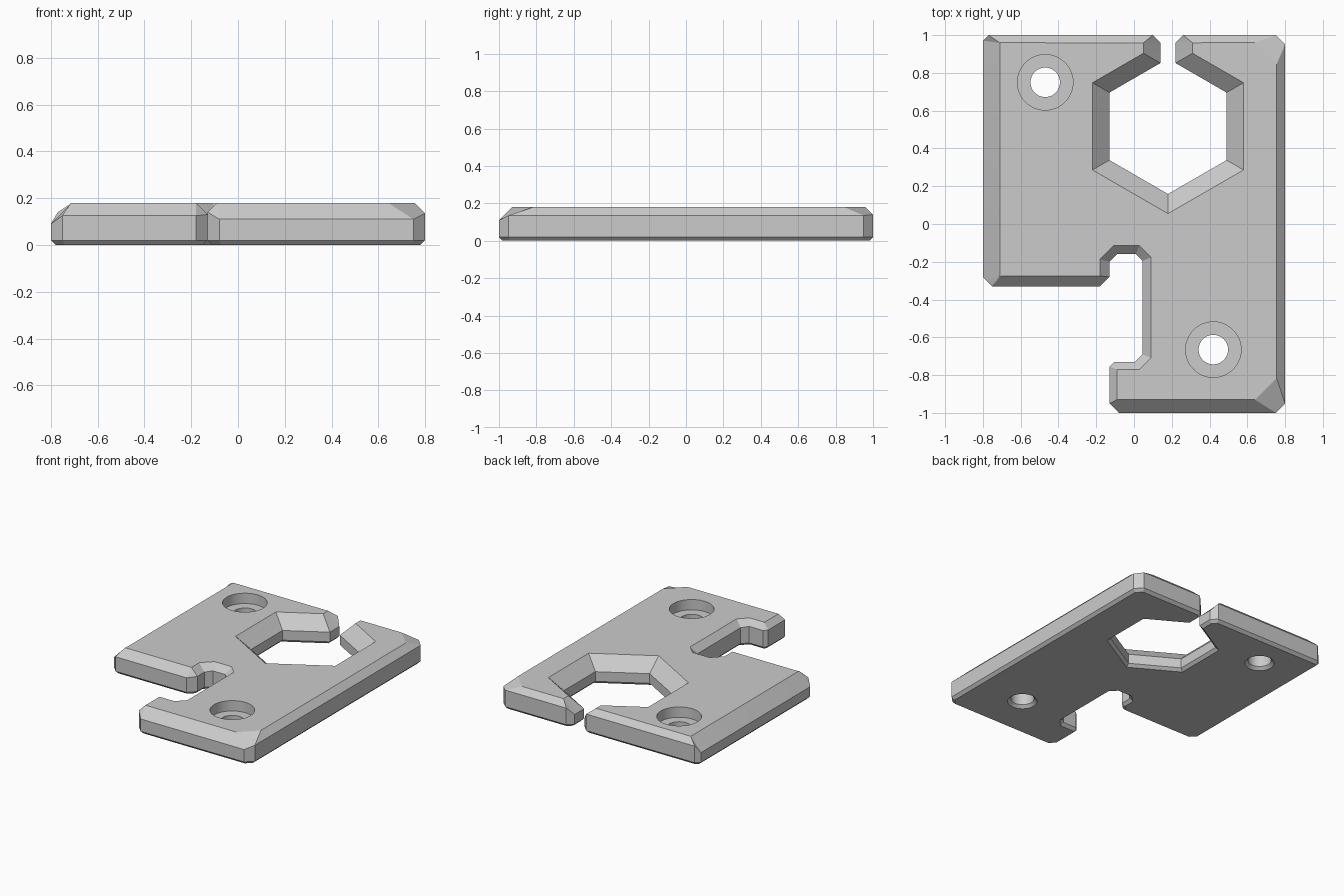
import bpy, bmesh
from math import sin, cos, pi, radians
from mathutils import Vector
from mathutils.geometry import intersect_line_line_2d  # noqa: F401

HEIGHT = 0.18
FOOT = 0.02

old = bpy.data.objects.get("Cube")
if old:
    bpy.data.objects.remove(old, do_unlink=True)

grey = bpy.data.materials.new("plate grey")
grey.use_nodes = True
colour = (0.6, 0.6, 0.6, 1)
grey.diffuse_color = colour
grey.node_tree.nodes["Principled BSDF"].inputs["Base Color"].default_value = colour


def loft(name, loops):
    """Closed solid through a stack of matching loops, bottom to top."""
    bm = bmesh.new()
    rings = [[bm.verts.new(p) for p in loop] for loop in loops]
    n = len(rings[0])
    for low, high in zip(rings, rings[1:]):
        for i in range(n):
            j = (i + 1) % n
            bm.faces.new((low[i], low[j], high[j], high[i]))
    bm.faces.new(rings[0][::-1])
    bm.faces.new(rings[-1])
    bmesh.ops.remove_doubles(bm, verts=bm.verts, dist=0.004)
    bmesh.ops.recalc_face_normals(bm, faces=bm.faces)
    mesh = bpy.data.meshes.new(name)
    bm.to_mesh(mesh)
    bm.free()
    mesh.materials.append(grey)
    obj = bpy.data.objects.new(name, mesh)
    bpy.context.collection.objects.link(obj)
    return obj


def inset(points, widths):
    """Move every edge of a counter-clockwise outline inwards by its width."""
    lines = []
    for i, a in enumerate(points):
        d = (points[(i + 1) % len(points)] - a).normalized()
        lines.append((a + Vector((-d.y, d.x)) * widths[i], d))
    result = []
    for i, (p, d) in enumerate(lines):
        q, e = lines[i - 1]
        t = (q - p).cross(e) / d.cross(e)
        result.append(p + d * t)
    return result


def at(points, z):
    return [(p.x, p.y, z) for p in points]


# Outline: start point and chamfer width of each edge, counter-clockwise
left, right, back, slot, notch = 0.09, 0.045, 0.04, 0.09, 0.045
outline = [
    # short left lobe
    (-0.8, -0.28, 0.064), (-0.75, -0.33, 0.055),
    (-0.18, -0.33, 0.039), (-0.13, -0.28, 0.05),
    # side notch
    (-0.13, -0.2, notch), (-0.09, -0.16, notch), (0.01, -0.16, notch),
    (0.045, -0.195, notch), (0.045, -0.69, notch), (0.005, -0.73, 0.04),
    # long right lobe
    (-0.105, -0.73, 0.039), (-0.13, -0.755, 0.04),
    (-0.13, -0.95, 0.042), (-0.08, -1, 0.07),
    (0.75, -1, 0.127), (0.8, -0.95, right), (0.8, 0.95, 0.106),
    (0.75, 1, back), (0.26, 1, 0.064), (0.22, 0.96, slot), (0.22, 0.852, slot),
]
# hexagonal opening, entered through the slot
for k in range(5):
    a = radians(30 - 60 * k)
    outline.append((0.18 + 0.358 * cos(a), 0.517 + 0.358 * sin(a), slot))
outline += [(0.14, 0.852, slot), (0.14, 0.96, 0.064), (0.1, 1, back),
            (-0.77, 1, 0.071), (-0.8, 0.97, left)]

points = [Vector(p[:2]) for p in outline]
widths = [p[2] for p in outline]

# The wall top follows the chamfer of the longer neighbouring edge
shoulder = []
for i, p in enumerate(points):
    after = (points[(i + 1) % len(points)] - p).length
    before = (p - points[i - 1]).length
    w = widths[i] if after > before else widths[i - 1]
    shoulder.append((p.x, p.y, HEIGHT - w))

plate = loft("bracket_plate", [
    at(inset(points, [FOOT] * len(points)), 0), at(points, FOOT),
    shoulder, at(inset(points, widths), HEIGHT)])

# Counterbored screw holes
profile = [(0.11, -0.01), (0.078, FOOT), (0.078, 0.105),
           (0.147, 0.105), (0.147, 0.25)]
for name, x, y in (("back_hole_cutter", -0.47, 0.75),
                   ("front_hole_cutter", 0.42, -0.665)):
    n = 48
    cutter = loft(name, [[(x + r * cos(2 * pi * k / n), y + r * sin(2 * pi * k / n), z)
                          for k in range(n)] for r, z in profile])
    cutter.hide_render = True
    cutter.hide_viewport = True
    cutter.display_type = 'WIRE'
    mod = plate.modifiers.new(name, 'BOOLEAN')
    mod.object = cutter
    mod.operation = 'DIFFERENCE'
    mod.solver = 'EXACT'

# Bake the holes, then drop the cutters
bpy.context.view_layer.update()
graph = bpy.context.evaluated_depsgraph_get()
baked = bpy.data.meshes.new_from_object(plate.evaluated_get(graph))
plate.modifiers.clear()
plate.data = baked
for obj in [o for o in bpy.data.objects if o.name.endswith("_hole_cutter")]:
    bpy.data.objects.remove(obj, do_unlink=True)

bpy.ops.object.select_all(action='DESELECT')
plate.select_set(True)
bpy.context.view_layer.objects.active = plate
bpy.ops.object.shade_smooth_by_angle(angle=radians(12))
